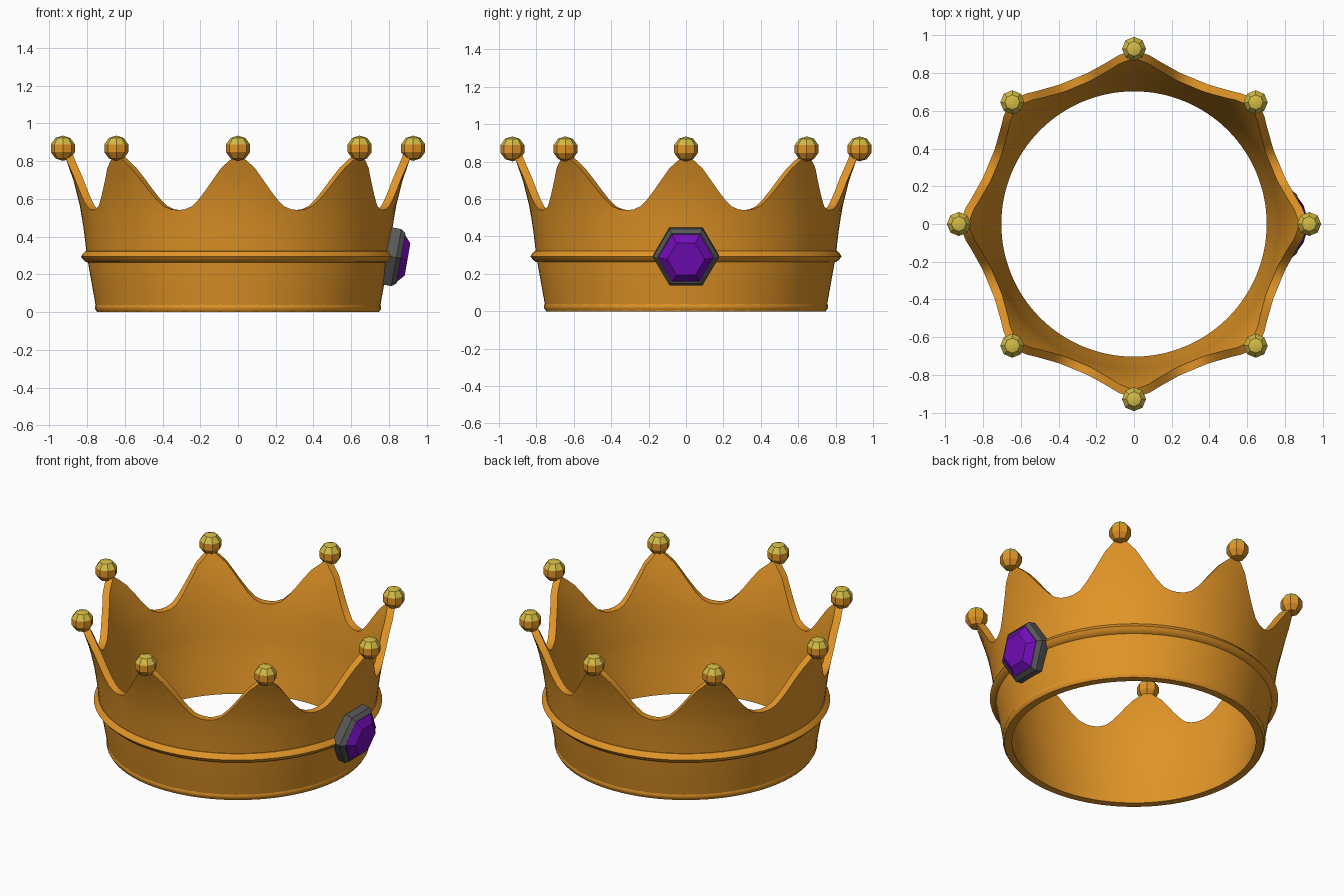
import bpy, bmesh, math
from math import sin, cos, pi
from mathutils import Matrix

if "Cube" in bpy.data.objects:
    bpy.data.objects.remove(bpy.data.objects["Cube"])


def material(name, rgb):
    m = bpy.data.materials.new(name)
    m.diffuse_color = (*rgb, 1)
    m.use_nodes = True
    m.node_tree.nodes["Principled BSDF"].inputs["Base Color"].default_value = m.diffuse_color
    return m


GOLD = material("orange gold", (0.76, 0.30, 0.02))
YELLOW = material("pale yellow gold", (0.65, 0.50, 0.06))
GREY = material("dark grey metal", (0.10, 0.10, 0.10))
PURPLE = material("purple gem", (0.17, 0.004, 0.48))


def finish(bm, name, mats, angle=35):
    bmesh.ops.recalc_face_normals(bm, faces=bm.faces)
    me = bpy.data.meshes.new(name)
    bm.to_mesh(me)
    bm.free()
    ob = bpy.data.objects.new(name, me)
    bpy.context.collection.objects.link(ob)
    for m in mats:
        me.materials.append(m)
    bpy.ops.object.select_all(action='DESELECT')
    ob.select_set(True)
    bpy.context.view_layer.objects.active = ob
    bpy.ops.object.shade_smooth_by_angle(angle=math.radians(angle))
    return ob


def lathe(profile, n, closed=False, start=0.0):
    """Spin (radius, z) points round z; open profiles get end caps."""
    bm = bmesh.new()
    loops = [[bm.verts.new((r * cos(start + 2 * pi * i / n), r * sin(start + 2 * pi * i / n), z))
              for i in range(n)] for r, z in profile]
    pairs = list(zip(loops, loops[1:])) + ([(loops[-1], loops[0])] if closed else [])
    for a, b in pairs:
        for i in range(n):
            j = (i + 1) % n
            bm.faces.new((a[i], a[j], b[j], b[i]))
    if not closed:
        bm.faces.new(loops[0])
        bm.faces.new(loops[-1])
    return bm


def lerp(table, x):
    for (x0, y0), (x1, y1) in zip(table, table[1:]):
        if x <= x1:
            return y0 + (y1 - y0) * (x - x0) / (x1 - x0)
    return table[-1][1]


# Flared wall with eight points
FLARE = [(0, .748), (.29, .80), (.42, .815), (.55, .835), (.70, .872), (.84, .922)]
EDGE = [(0, 0), (.125, .015), (.25, .07), (.375, .20), (.5, .37), (.625, .56),
        (.75, .75), (.875, .88), (1, 1)]
N, ROWS = 128, 8
bm = bmesh.new()
cols = []
for i in range(N):
    a = 2 * pi * i / N
    t = abs((i % 16) - 8) / 8                      # 1 at a point, 0 in a valley
    top = .54 + .30 * lerp(EDGE, t)
    zs = [0, .15, .29] + [.29 + (top - .29) * k / ROWS for k in range(1, ROWS + 1)]
    outer = [(lerp(FLARE, z), z) for z in zs]
    inner = [(r - .045, z) for r, z in reversed(outer)]
    cols.append([bm.verts.new((r * cos(a), r * sin(a), z)) for r, z in outer + inner])
for c, d in zip(cols, cols[1:] + cols[:1]):
    for k in range(len(c)):
        m = (k + 1) % len(c)
        bm.faces.new((c[k], d[k], d[m], c[m]))
finish(bm, "crown_wall", [GOLD], 45)

# Bottom rim and raised middle band
finish(lathe([(.705, 0), (.746, 0), (.758, .015), (.759, .03), (.75, .05), (.72, .05)], 48, True),
       "bottom_rim", [GOLD])
finish(lathe([(.78, .26), (.806, .265), (.822, .28), (.832, .293), (.822, .308),
              (.808, .322), (.78, .325)], 64, True), "middle_band", [GOLD])

# Ball on every point, yellow on its upper faces
for k in range(8):
    a = k * pi / 4
    r = .928 if k % 2 == 0 else .912
    bm = bmesh.new()
    bmesh.ops.create_uvsphere(bm, u_segments=8, v_segments=5, radius=.067)
    for f in bm.faces:
        f.material_index = 1 if f.calc_center_median().z > .025 else 0
    bmesh.ops.translate(bm, verts=bm.verts, vec=(r * cos(a), r * sin(a), .868))
    finish(bm, f"point_ball_{k + 1}", [GOLD, YELLOW], 30)

# Hexagonal gem in its setting, leaning with the wall on the +x side
place = Matrix.Translation((.775, 0, .30)) @ Matrix.Rotation(math.radians(100), 4, 'Y')
for name, prof, mat in (
        ("gem_setting", [(.17, 0), (.177, .02), (.177, .065), (.155, .09), (.145, .085)], GREY),
        ("gem", [(.148, .06), (.148, .088), (.10, .125)], PURPLE)):
    bm = lathe(prof, 6, start=pi / 2)
    bm.transform(place)
    finish(bm, name, [mat], 30)
